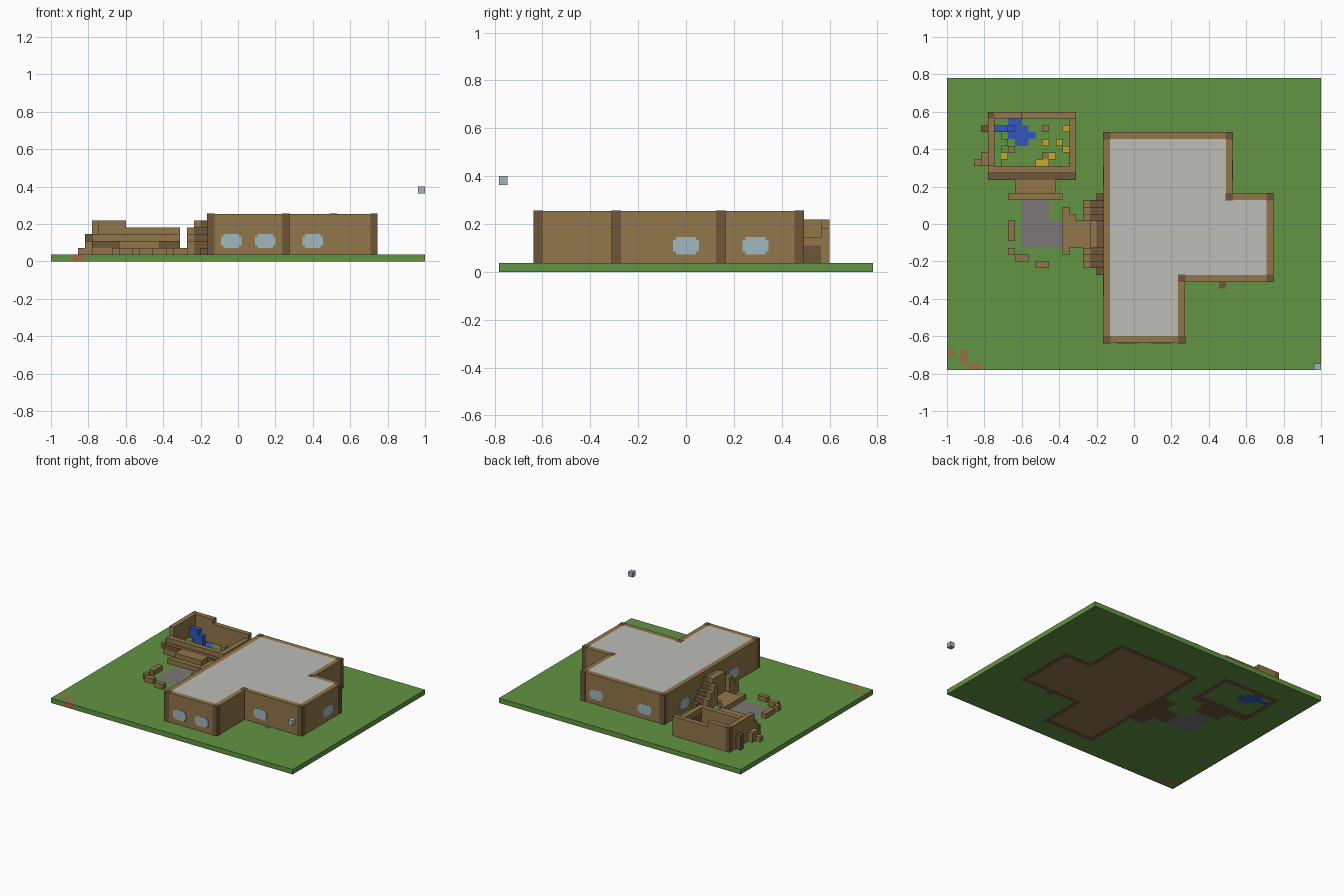
import bpy, bmesh
from mathutils import Matrix, Vector

if "Cube" in bpy.data.objects:
    bpy.data.objects.remove(bpy.data.objects["Cube"])

# Everything sits on a block grid: NX by NY cells, each V units wide
NX, NY = 55, 43
V = 2 / NX


def linear(c):
    c /= 255
    return c / 12.92 if c <= 0.04045 else ((c + 0.055) / 1.055) ** 2.4


def material(name, r, g, b):
    m = bpy.data.materials.new(name)
    m.use_nodes = True
    col = (linear(r), linear(g), linear(b), 1)
    m.diffuse_color = col
    m.node_tree.nodes["Principled BSDF"].inputs["Base Color"].default_value = col
    return m


GRASS = material("grass green", 98, 148, 66)
WOOD = material("light wood", 146, 118, 74)
DARK = material("dark wood", 110, 86, 56)
ROOF = material("roof grey", 188, 188, 184)
GLASS = material("pale glass", 160, 184, 192)
STONE = material("path stone", 124, 119, 120)
WATER = material("water blue", 50, 88, 188)
YELLOW = material("flower yellow", 200, 168, 40)
CLAY = material("clay red", 160, 108, 72)


def pos(i, j, k):
    return Vector(((i - NX / 2) * V, (j - NY / 2) * V, k * V))


def finish(name, bm, mats):
    me = bpy.data.meshes.new(name)
    bm.to_mesh(me)
    bm.free()
    for m in mats:
        me.materials.append(m)
    ob = bpy.data.objects.new(name, me)
    bpy.context.collection.objects.link(ob)
    return ob


def blocks(name, mat, boxes):
    """One object from boxes given as (i0, i1, j0, j1, k0, k1) in cells."""
    bm = bmesh.new()
    for i0, i1, j0, j1, k0, k1 in boxes:
        a, b = pos(i0, j0, k0), pos(i1, j1, k1)
        mx = Matrix.Translation((a + b) / 2) @ Matrix.Diagonal((*(b - a), 1))
        bmesh.ops.create_cube(bm, size=1, matrix=mx)
    return finish(name, bm, [mat])


# Ground: a grid of cells coloured by area, given thickness downwards
outline = [(23, 4), (35, 4), (35, 13), (48, 13), (48, 26), (42, 26), (42, 35), (23, 35)]
ground_mats = [GRASS, WOOD, DARK, STONE, WATER, CLAY]
areas = [
    (2, 23, 35, 4, 35), (2, 35, 42, 13, 35), (2, 42, 48, 13, 26),   # under the walls
    (1, 24, 34, 5, 34), (1, 34, 41, 14, 34), (1, 41, 47, 14, 25),   # house floor
    (2, 6, 19, 28, 38), (0, 7, 18, 30, 37), (2, 10, 16, 25, 28),    # garden walls
    (2, 17, 23, 18, 22), (2, 20, 23, 15, 25), (2, 40, 41, 12, 13),  # porch
    (3, 11, 17, 18, 22), (3, 11, 15, 22, 25),                       # path
    (4, 9, 11, 36, 37), (4, 7, 12, 35, 36), (4, 9, 13, 34, 35), (4, 10, 12, 33, 34),
    (5, 0, 1, 2, 3), (5, 2, 3, 1, 3), (5, 3, 5, 0, 1),              # clay patches
]
bm = bmesh.new()
bmesh.ops.create_grid(bm, x_segments=NX, y_segments=NY, size=1,
                      matrix=Matrix.Translation((0, 0, V)) @ Matrix.Diagonal((1, NY / NX, 1, 1)))
for f in bm.faces:
    c = f.calc_center_median()
    i, j = c.x / V + NX / 2, c.y / V + NY / 2
    for m, i0, i1, j0, j1 in areas:
        if i0 < i < i1 and j0 < j < j1:
            f.material_index = m
ground = finish("ground", bm, ground_mats)
mod = ground.modifiers.new("thickness", "SOLIDIFY")
mod.thickness = V
mod.offset = -1

# House: extruded outline with an inset flat roof
bm = bmesh.new()
base = bm.faces.new([bm.verts.new(pos(i, j, 1)) for i, j in outline])
ext = bmesh.ops.extrude_face_region(bm, geom=[base], use_keep_orig=True)
bmesh.ops.translate(bm, vec=(0, 0, 6 * V),
                    verts=[g for g in ext["geom"] if isinstance(g, bmesh.types.BMVert)])
bmesh.ops.recalc_face_normals(bm, faces=bm.faces)
top = max(bm.faces, key=lambda f: f.calc_center_median().z)
bmesh.ops.inset_region(bm, faces=[top], thickness=V, use_even_offset=True)
top.material_index = 1
finish("house", bm, [WOOD, ROOF])

# Corner posts, a hair proud of the walls
e = 0.04
posts = [(23, 4), (34, 4), (34, 13), (47, 13), (47, 25), (41, 25), (41, 34), (23, 34)]
blocks("corner_posts", DARK,
       [(i - e, i + 1 + e, j - e, j + 1 + e, 1, 7 + e) for i, j in posts])

# Windows: thin panes with clipped corners, three cells wide and two high
panes = []
for clip_w, clip_h in ((0, 0.35), (0.35, 0)):
    z = (2 + clip_h, 4 - clip_h)
    for i, j in ((25, 4), (30, 4), (37, 13), (26, 35), (37, 35)):
        panes.append((i + clip_w, i + 3 - clip_w, j - e, j + e, *z))
    for i, j in ((48, 20), (42, 28), (23, 27), (23, 11)):
        panes.append((i - e, i + e, j + clip_w, j + 3 - clip_w, *z))
blocks("windows", GLASS, panes)

# Porch: stepped mound on both sides of the entrance and a low platform
mound, flank = [], []
for j in range(14, 26):
    d = abs(j - 19.5)
    h = min(6, int(7.5 - d))
    mound.append((22, 23, j, j + 1, 1, h))
    if d < 5:
        (flank if d < 2 else mound).append((21, 22, j, j + 1, 1, h))
    if 2 < d < 5:
        flank.append((20, 21, j, j + 1, 1, h))
blocks("porch_mound", DARK, mound)
blocks("porch_flanks", WOOD, flank)
blocks("porch_platform", WOOD, [(17, 21, 18, 22, 1, 2), (17, 18, 22, 24, 1, 2),
                                (18, 19, 22, 23, 1, 2), (17, 18, 17, 18, 1, 2)])

# Benches round the path
blocks("benches", WOOD, [(9, 10, 19, 22, 1, 2), (9, 10, 17, 18, 1, 2),
                         (10, 12, 16, 17, 1, 2), (13, 15, 15, 16, 1, 2)])

# Garden walls and the steps leading up to them
blocks("garden_wall_base", DARK, [(18, 19, 28, 37, 1, 3), (6, 18, 28, 29, 2, 3)])
blocks("garden_wall", WOOD, [
    (6, 7, 30, 37, 1, 6), (7, 11, 37, 38, 1, 6), (11, 19, 37, 38, 1, 5),
    (18, 19, 30, 37, 3, 4), (6, 19, 29, 30, 3, 4), (6, 18, 29, 30, 1, 3),
    (6, 18, 28, 29, 1, 2)])
blocks("garden_corner_post", DARK, [(6, 7, 37, 38, 1, 6)])
blocks("garden_steps", WOOD, [(9, 17, 25, 26, 1, 2), (10, 16, 26, 28, 1, 3)])
blocks("wall_buttresses", WOOD, [(5, 6, 30, 32, 1, 3), (4, 5, 30, 31, 1, 2)])
blocks("wall_pillar", DARK, [(5, 6, 35, 36, 1, 4)])

# Garden planting and waterfall
blocks("waterfall", WATER, [(7, 9, 35, 36, 1, 4), (9, 10, 35, 36, 1, 3)])
blocks("garden_hedge", GRASS, [(7, 8, 30, 35, 1, 2), (8, 9, 33, 34, 1, 2)])
blocks("flowers", YELLOW, [(i, i + 1, j, j + 1, 1, 2) for i, j in (
    (17, 35), (14, 33), (16, 33), (17, 32), (8, 31), (13, 30), (14, 30), (15, 31))])
blocks("garden_stumps", WOOD, [(i, i + 1, j, j + 1, 1, 2)
                               for i, j in ((14, 35), (9, 32), (14, 31))])

# Floating glass block over the front corner
blocks("floating_block", GLASS, [(54, 55, 0, 1, 10, 11)])
